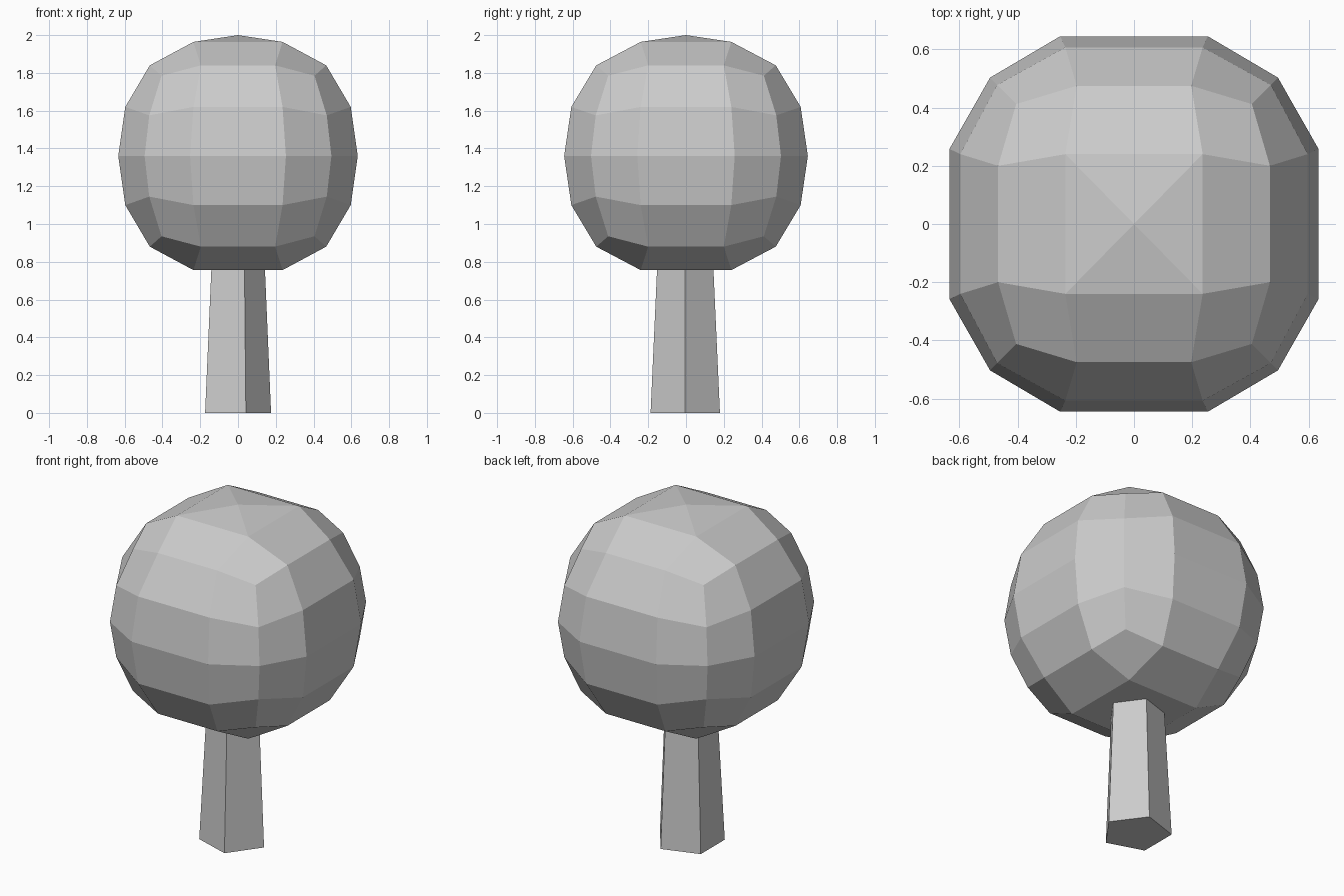
import bpy, bmesh, math
from mathutils import Matrix, Vector

if "Cube" in bpy.data.objects:
    bpy.data.objects.remove(bpy.data.objects["Cube"])


def finish(bm, name):
    bmesh.ops.recalc_face_normals(bm, faces=bm.faces[:])
    mesh = bpy.data.meshes.new(name)
    bm.to_mesh(mesh)
    bm.free()
    obj = bpy.data.objects.new(name, mesh)
    bpy.context.collection.objects.link(obj)
    return obj


# Trunk: tapered five-sided post, running slightly into the crown
bm = bmesh.new()
H = 0.8
bmesh.ops.create_cone(bm, cap_ends=True, segments=5, radius1=0.193, radius2=0.155, depth=H)
top_vert = max(bm.verts, key=lambda v: v.co.xy.length)
turn = -math.atan2(top_vert.co.y, top_vert.co.x)
bmesh.ops.rotate(bm, verts=bm.verts[:], cent=(0, 0, 0), matrix=Matrix.Rotation(turn, 3, 'Z'))
for v in bm.verts:
    shift = -0.018 if v.co.z < 0 else -0.014
    v.co += Vector((shift, -0.004, H / 2))
finish(bm, "trunk")

# Crown: faceted ball laid out like a rounded cube grid
bm = bmesh.new()
CENTRE, X_SCALE = 1.36, 0.983


def four(x, y, z):
    """Four vertices, each a quarter turn from the last."""
    out = []
    for _ in range(4):
        out.append(bm.verts.new((x * X_SCALE, y, CENTRE + z)))
        x, y = -y, x
    return out


# Rings: side distance, side half width, side height, corner distance, corner height
levels = [(0.475, 0.200, 0.480, 0.412, 0.425),
          (0.607, 0.240, 0.260, 0.478, 0.215)]
profile = levels + [(0.645, 0.258, 0, 0.503, 0)]
profile += [(o, i, -z, c, -cz) for o, i, z, c, cz in reversed(levels)]

rings = []
for o, i, z, c, cz in profile:
    quarters = zip(four(o, -i, z), four(o, i, z), four(c, c, cz))
    rings.append([v for q in quarters for v in q])
for a, b in zip(rings, rings[1:]):
    for k in range(12):
        n = (k + 1) % 12
        bm.faces.new((a[k], a[n], b[n], b[k]))

# Caps: low pyramid on top, flat underneath
for ring, sign in ((rings[0], 1), (rings[-1], -1)):
    cap = four(0.24, 0.24, 0.604 * sign)
    for k in range(4):
        r, l, c, nxt = ring[3 * k], ring[3 * k + 1], ring[3 * k + 2], ring[(3 * k + 3) % 12]
        bm.faces.new((r, l, cap[k], cap[k - 1]))
        bm.faces.new((l, c, nxt, cap[k]))
    if sign > 0:
        apex = bm.verts.new((0, 0, 2))
        for k in range(4):
            bm.faces.new((cap[k - 1], cap[k], apex))
    else:
        bm.faces.new(cap)
finish(bm, "crown")
